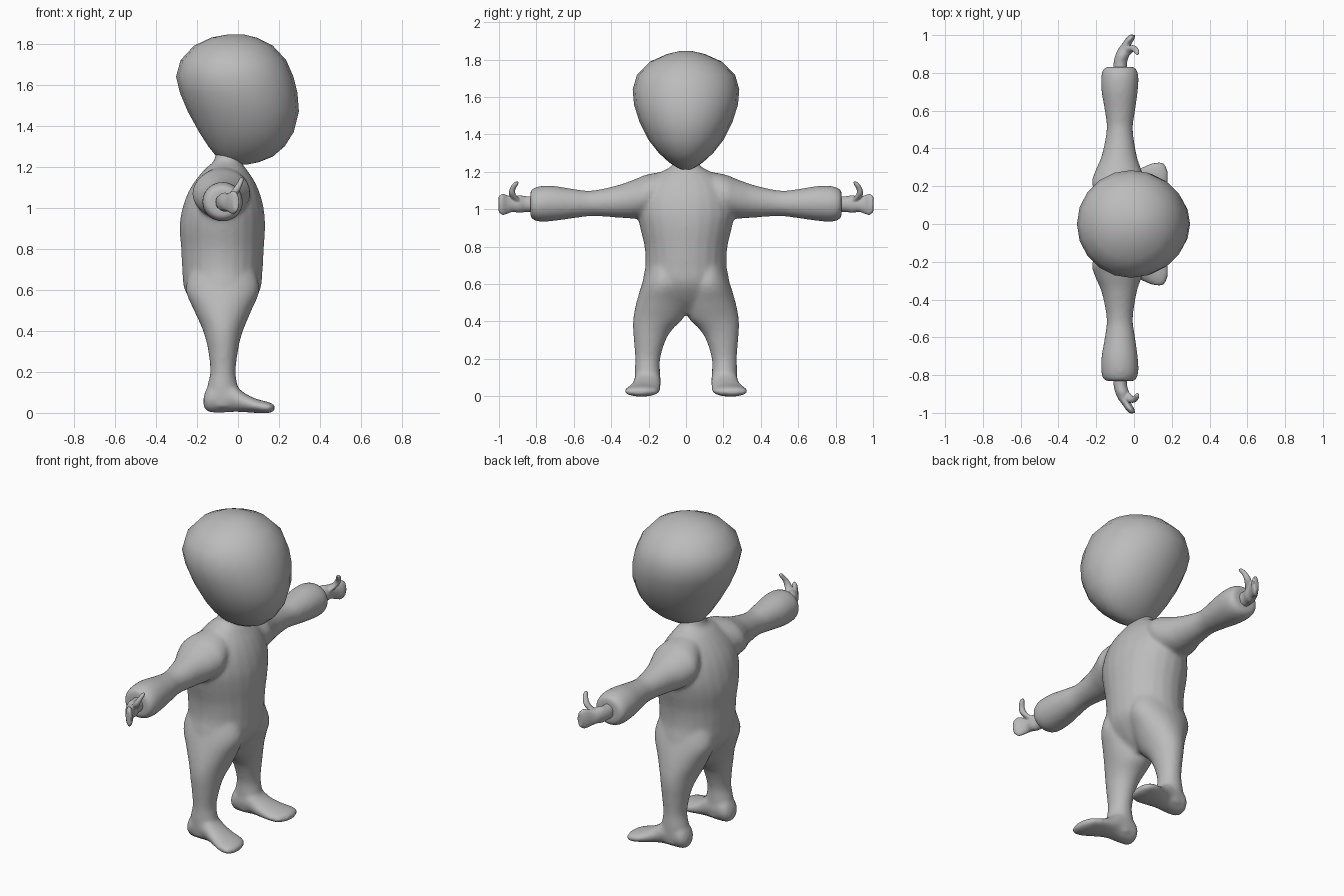
import bpy, bmesh, math
from mathutils import Vector

grey = bpy.data.materials.new("plain grey")
grey.diffuse_color = (0.5, 0.5, 0.5, 1)

# axis -> indices of (along, across u, across v)
AXES = {"z": (2, 0, 1), "y": (1, 0, 2), "x": (0, 1, 2)}


def smooth_rows(rows, steps):
    """Catmull-Rom refinement of the cross-section table."""
    rows = [Vector(r) for r in rows]
    out = []
    for i in range(len(rows) - 1):
        p0, p1, p2 = rows[max(i - 1, 0)], rows[i], rows[i + 1]
        p3 = rows[min(i + 2, len(rows) - 1)]
        for k in range(steps):
            t = k / steps
            out.append(0.5 * (2 * p1 + (p2 - p0) * t + (2 * p0 - 5 * p1 + 4 * p2 - p3) * t * t
                              + (3 * p1 - p0 - 3 * p2 + p3) * t ** 3))
    return out + [rows[-1]]


def loft(name, axis, rows, sides=24, steps=4, side=1):
    """Skin ellipses given as (position, u min, u max, v min, v max)."""
    a, u, v = AXES[axis]
    bm = bmesh.new()
    rings = []
    for t, u0, u1, v0, v1 in smooth_rows(rows, steps):
        ring = []
        for k in range(sides):
            ang = 2 * math.pi * k / sides
            co = [0, 0, 0]
            co[a] = t
            co[u] = (u0 + u1) / 2 + (u1 - u0) / 2 * math.cos(ang)
            co[v] = (v0 + v1) / 2 + (v1 - v0) / 2 * math.sin(ang)
            co[1] *= side
            ring.append(bm.verts.new(co))
        rings.append(ring)
    for r, s in zip(rings, rings[1:]):
        for k in range(sides):
            j = (k + 1) % sides
            bm.faces.new((r[k], r[j], s[j], s[k]))
    bm.faces.new(rings[0])
    bm.faces.new(rings[-1])
    bmesh.ops.recalc_face_normals(bm, faces=bm.faces)
    for f in bm.faces:
        f.smooth = True
    me = bpy.data.meshes.new(name)
    bm.to_mesh(me)
    bm.free()
    me.materials.append(grey)
    ob = bpy.data.objects.new(name, me)
    bpy.context.collection.objects.link(ob)
    return ob


def blend(name, parts, voxel, repeats):
    """Join overlapping parts and melt them into one soft surface."""
    bpy.ops.object.select_all(action="DESELECT")
    for p in parts:
        p.select_set(True)
    ob = parts[0]
    bpy.context.view_layer.objects.active = ob
    bpy.ops.object.join()
    ob.name = name
    rm = ob.modifiers.new("melt", "REMESH")
    rm.mode = "VOXEL"
    rm.voxel_size = voxel
    rm.use_smooth_shade = True
    sm = ob.modifiers.new("soften", "SMOOTH")
    sm.factor = 0.5
    sm.iterations = repeats
    return ob


# head: egg leaning forward
loft("head", "z", [
    (1.212, 0.0, 0.05, -0.02, 0.02), (1.222, -0.06, 0.10, -0.045, 0.045),
    (1.25, -0.105, 0.17, -0.09, 0.09), (1.30, -0.145, 0.228, -0.145, 0.145),
    (1.37, -0.19, 0.272, -0.20, 0.20), (1.47, -0.245, 0.297, -0.25, 0.25),
    (1.56, -0.283, 0.29, -0.278, 0.278), (1.64, -0.302, 0.27, -0.285, 0.285),
    (1.72, -0.28, 0.235, -0.262, 0.262), (1.79, -0.215, 0.17, -0.19, 0.19),
    (1.83, -0.13, 0.09, -0.10, 0.10), (1.845, -0.05, 0.03, -0.035, 0.035)],
    sides=20, steps=1)

# torso with neck stub
parts = [loft("torso", "z", [
    (0.44, -0.13, -0.02, -0.07, 0.07), (0.51, -0.20, 0.05, -0.20, 0.20),
    (0.60, -0.26, 0.108, -0.232, 0.232), (0.70, -0.272, 0.12, -0.217, 0.217),
    (0.80, -0.277, 0.126, -0.222, 0.222), (0.90, -0.285, 0.132, -0.245, 0.245),
    (0.98, -0.275, 0.128, -0.26, 0.26), (1.06, -0.25, 0.11, -0.25, 0.25),
    (1.13, -0.21, 0.08, -0.215, 0.215), (1.19, -0.16, 0.04, -0.15, 0.15),
    (1.225, -0.12, 0.015, -0.085, 0.085), (1.26, -0.11, 0.01, -0.065, 0.065),
    (1.29, -0.10, 0.01, -0.06, 0.06)])]

for s in (-1, 1):
    # leg
    parts.append(loft("leg", "z", [
        (0.03, -0.14, 0.0, 0.14, 0.27), (0.12, -0.15, 0.0, 0.138, 0.275),
        (0.20, -0.135, -0.012, 0.138, 0.272), (0.30, -0.145, 0.0, 0.108, 0.279),
        (0.36, -0.158, 0.012, 0.07, 0.284), (0.42, -0.178, 0.032, 0.012, 0.282),
        (0.50, -0.215, 0.066, -0.01, 0.266), (0.60, -0.255, 0.105, 0.0, 0.236),
        (0.70, -0.23, 0.08, 0.03, 0.20)], side=s))
    # foot
    parts.append(loft("foot", "x", [
        (-0.168, 0.18, 0.23, 0.03, 0.08), (-0.145, 0.145, 0.262, 0.005, 0.13),
        (-0.09, 0.135, 0.272, 0.0, 0.16), (-0.03, 0.135, 0.278, 0.004, 0.15),
        (0.02, 0.135, 0.292, 0.004, 0.105), (0.08, 0.137, 0.318, 0.0, 0.072),
        (0.13, 0.145, 0.332, -0.002, 0.058), (0.162, 0.17, 0.322, 0.002, 0.048),
        (0.18, 0.215, 0.28, 0.012, 0.036)], side=s))
    # sleeve
    parts.append(loft("sleeve", "y", [
        (0.06, -0.15, 0.02, 1.03, 1.21), (0.20, -0.22, 0.06, 0.965, 1.188),
        (0.27, -0.21, 0.045, 0.95, 1.162), (0.36, -0.172, 0.015, 0.955, 1.13),
        (0.50, -0.145, -0.006, 0.963, 1.10), (0.60, -0.155, 0.006, 0.952, 1.108),
        (0.70, -0.172, 0.02, 0.938, 1.124), (0.77, -0.174, 0.024, 0.933, 1.125),
        (0.81, -0.168, 0.018, 0.94, 1.115), (0.832, -0.15, 0.0, 0.958, 1.10)], side=s))
    # mitten palm and curled thumb
    palm = loft("palm", "y", [
        (0.80, -0.11, -0.035, 0.985, 1.07), (0.855, -0.108, -0.036, 0.985, 1.07),
        (0.89, -0.10, -0.026, 0.98, 1.075), (0.925, -0.085, -0.022, 0.985, 1.068),
        (0.955, -0.062, -0.012, 0.975, 1.075), (0.98, -0.045, 0.002, 0.968, 1.084),
        (1.002, -0.025, 0.006, 0.985, 1.07)], sides=16, side=s)
    thumb = loft("thumb", "z", [
        (1.03, -0.085, -0.035, 0.87, 0.915), (1.055, -0.06, -0.012, 0.89, 0.935),
        (1.08, -0.035, 0.008, 0.91, 0.947), (1.105, -0.016, 0.018, 0.912, 0.945),
        (1.13, 0.0, 0.027, 0.898, 0.932), (1.148, 0.008, 0.027, 0.892, 0.915)],
        sides=12, side=s)
    blend("right_hand" if s < 0 else "left_hand", [palm, thumb], 0.005, 4)

blend("body", parts, 0.011, 8)
